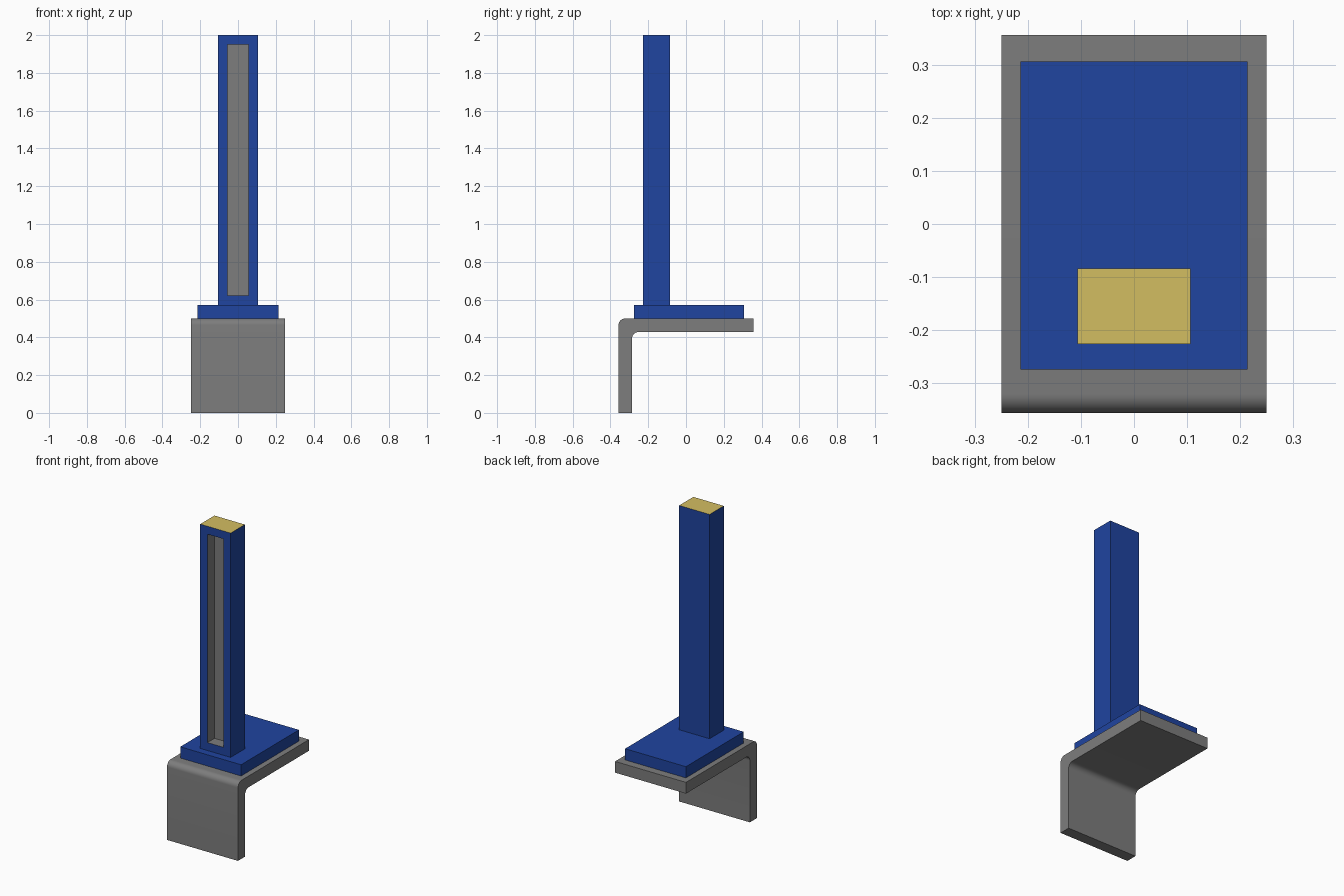
import bpy, bmesh, math
from mathutils import Matrix, Vector

if "Cube" in bpy.data.objects:
    bpy.data.objects.remove(bpy.data.objects["Cube"])

U = 1 / 14  # material thickness, the module of the whole design


def material(name, rgb):
    m = bpy.data.materials.new(name)
    m.diffuse_color = (*rgb, 1)
    m.use_nodes = True
    m.node_tree.nodes["Principled BSDF"].inputs["Base Color"].default_value = m.diffuse_color
    return m


blue = material("blue_paint", (0.014, 0.058, 0.35))
gold = material("gold_end", (0.65, 0.51, 0.12))
grey = material("bare_grey", (0.205, 0.205, 0.205))


def finish(bm, name, mats):
    bmesh.ops.recalc_face_normals(bm, faces=bm.faces)
    mesh = bpy.data.meshes.new(name)
    bm.to_mesh(mesh)
    bm.free()
    for m in mats:
        mesh.materials.append(m)
    ob = bpy.data.objects.new(name, mesh)
    bpy.context.collection.objects.link(ob)
    return ob


def box(x0, x1, y0, y1, z0, z1):
    bm = bmesh.new()
    mat = Matrix.Translation(((x0 + x1) / 2, (y0 + y1) / 2, (z0 + z1) / 2))
    bmesh.ops.create_cube(bm, size=1, matrix=mat @ Matrix.Diagonal((x1 - x0, y1 - y0, z1 - z0, 1)))
    bm.normal_update()
    return bm


def arc(cy, cz, r, a0, a1, n=8):
    angles = [math.radians(a0 + (a1 - a0) * i / n) for i in range(n + 1)]
    return [(cy + r * math.cos(a), cz + r * math.sin(a)) for a in angles]


# Bent L bracket: side profile extruded across the width
W, D, H, R = 0.25, 5 * U, 0.5, U / 2
profile = [(D, H)] + arc(-D + R, H - R, R, 90, 180) + [(-D, 0), (-D + U, 0)]
profile += arc(-D + U + R, H - U - R, R, 180, 90) + [(D, H - U)]
bm = bmesh.new()
side = bm.faces.new([bm.verts.new((-W, y, z)) for y, z in profile])
ext = bmesh.ops.extrude_face_region(bm, geom=[side])["geom"]
bmesh.ops.translate(bm, vec=(2 * W, 0, 0), verts=[v for v in ext if isinstance(v, bmesh.types.BMVert)])
bracket = finish(bm, "bracket", [grey])
bpy.context.view_layer.objects.active = bracket
bracket.select_set(True)
bpy.ops.object.shade_smooth_by_angle(angle=math.radians(30))

# Base plate lying on the bracket
finish(box(-3 * U, 3 * U, -0.275, 0.307, H, H + U), "base_plate", [blue])

# Upright post with a recessed grey slot in front and a gold top
bm = box(-1.5 * U, 1.5 * U, -0.227, -0.227 + 2 * U, H + U, 2)
for f in bm.faces:
    f.material_index = 1 if f.normal.z > 0.5 else 0
front = next(f for f in bm.faces if f.normal.y < -0.5)
bmesh.ops.inset_individual(bm, faces=[front], thickness=U)
floor = bmesh.ops.extrude_discrete_faces(bm, faces=[front])["faces"][0]
bmesh.ops.translate(bm, vec=Vector((0, U, 0)), verts=floor.verts)
for v in floor.verts:
    for f in v.link_faces:
        f.material_index = 2
finish(bm, "post", [blue, gold, grey])
